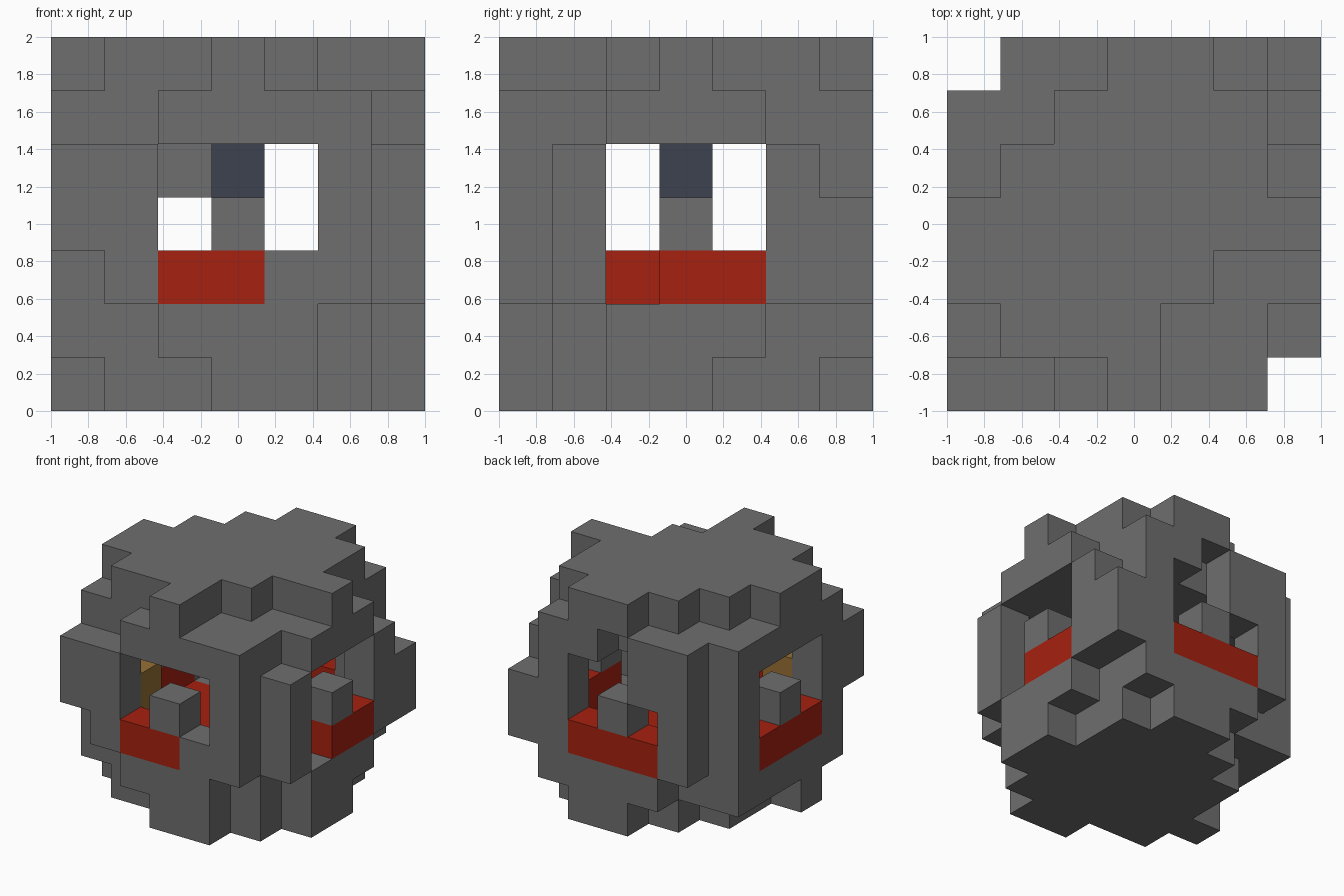
import bpy
import bmesh
from mathutils import Vector

cube = bpy.data.objects.get("Cube")
if cube:
    bpy.data.objects.remove(cube, do_unlink=True)

N = 7            # blocks along each side
S = 2 / N        # block size


def material(name, rgb):
    m = bpy.data.materials.new(name)
    m.use_nodes = True
    color = (*rgb, 1)
    m.diffuse_color = color
    m.node_tree.nodes["Principled BSDF"].inputs["Base Color"].default_value = color
    return m


stone = material("stone_grey", (0.156, 0.156, 0.156))
red = material("ember_red", (0.38, 0.015, 0.005))
brown = material("wood_brown", (0.31, 0.16, 0.034))
slate = material("slate_blue", (0.045, 0.054, 0.08))


def plan(rows, z, mark="#"):
    """Cells of one flat layer, drawn back row first."""
    return {(x, N - 1 - r, z) for r, row in enumerate(rows.split())
            for x, c in enumerate(row) if c == mark}


def column(x, y, low, high):
    return {(x, y, z) for z in range(low, high + 1)}


def corner(cell, axis, side, a, b):
    p = list(cell)
    p[axis] += side
    p[(axis + 1) % 3] += a
    p[(axis + 2) % 3] += b
    return tuple(p)


def build(name, cells, mat):
    """Skin a set of blocks with one closed outer surface."""
    bm = bmesh.new()
    verts = {}
    for cell in sorted(cells):
        for axis in range(3):
            for side in (0, 1):
                near = list(cell)
                near[axis] += 2 * side - 1
                if tuple(near) in cells:
                    continue
                loop = [corner(cell, axis, side, a, b)
                        for a, b in ((0, 0), (1, 0), (1, 1), (0, 1))]
                if not side:
                    loop.reverse()
                for p in loop:
                    if p not in verts:
                        verts[p] = bm.verts.new(Vector(p) * S - Vector((1, 1, 0)))
                bm.faces.new([verts[p] for p in loop])
    mesh = bpy.data.meshes.new(name)
    bm.to_mesh(mesh)
    bm.free()
    mesh.materials.append(mat)
    ob = bpy.data.objects.new(name, mesh)
    bpy.context.collection.objects.link(ob)


# Stepped base, with the red floor set into its upper layer
foot = plan("""...##..
               ..####.
               .#####.
               .######
               #######
               .#####.
               ...##..""", 0)
bowl = """..####.
          ##rrr#.
          #rrrrr#
          #rrrrr#
          #rrrrr#
          ##rrr#.
          ..###.."""
build("base", foot | plan(bowl, 1), stone)
build("floor", plan(bowl, 1, "r"), red)

# Red sills under the windows
build("window_sills", plan("""..###..
                              .......
                              #.....#
                              #.....#
                              #......
                              .......
                              ..##...""", 2), red)

# Corner pillars between the windows
build("front_right_pillar",
      column(0, 0, 3, 4) | column(1, 0, 2, 4) | column(0, 1, 2, 4), stone)
build("front_left_pillar",
      column(5, 0, 2, 4) | column(6, 1, 2, 4) | column(4, 0, 2, 2), stone)
build("back_left_pillar",
      column(6, 5, 2, 4) | column(6, 6, 2, 3) | column(5, 6, 2, 4), stone)
build("back_right_pillar",
      column(0, 5, 2, 4) | column(1, 6, 2, 4) | column(2, 6, 4, 4), stone)

# One short post in the middle of each window
for side, (x, y) in {"front": (3, 0), "back": (3, 6),
                     "left": (6, 3), "right": (0, 3)}.items():
    build(side + "_window_post", column(x, y, 3, 3), stone)

# Things inside
build("inner_wood_post", column(1, 1, 2, 3), brown)
build("hanging_core", column(3, 3, 4, 4), slate)

# Stepped roof
eaves = plan(""".##.##.
                ######.
                #######
                #######
                #######
                ######.
                ..####.""", 5)
crown = plan("""...##..
                ..####.
                .#####.
                #######
                #####..
                .###...
                ...#...""", 6)
build("roof", eaves | crown, stone)
